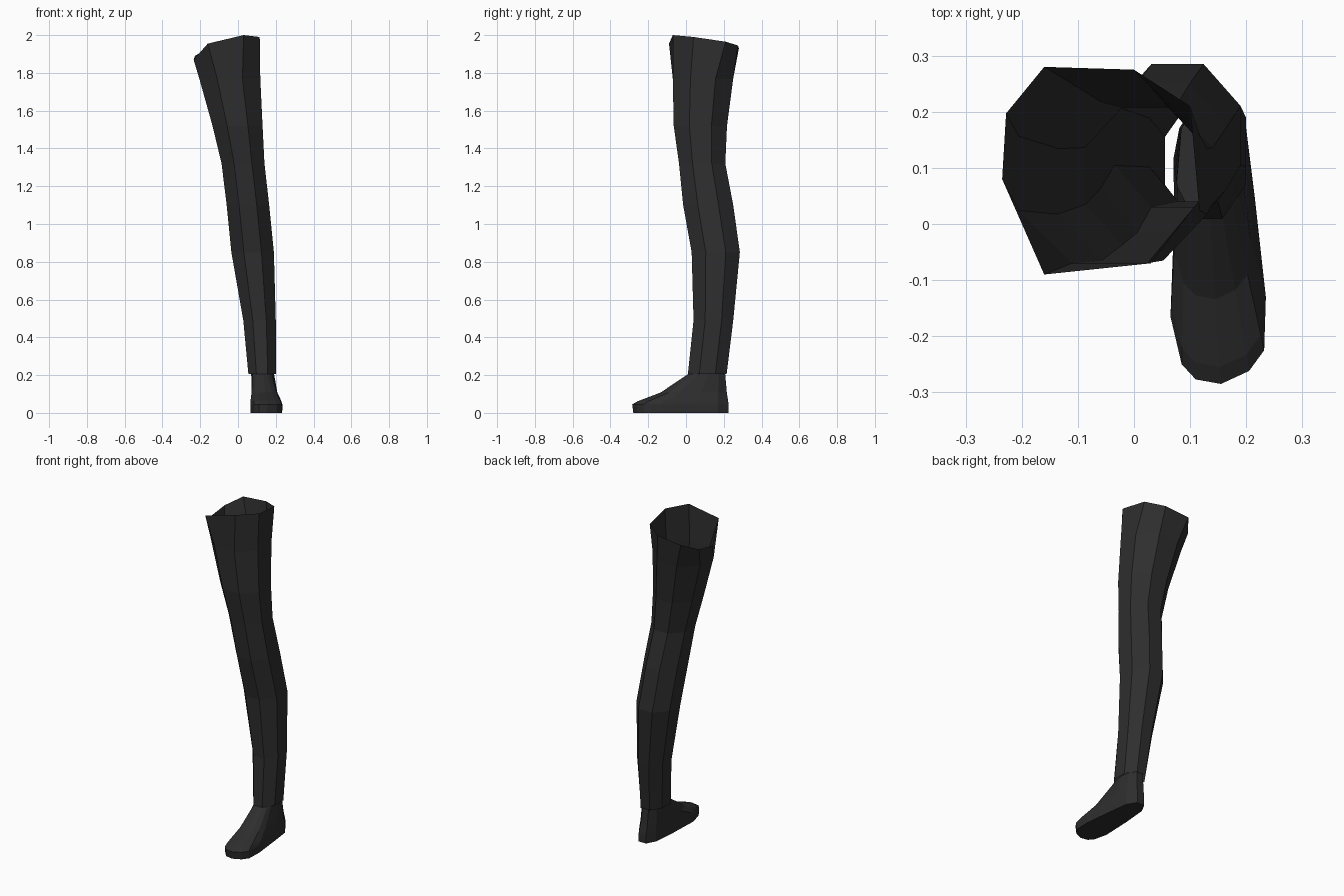
import bpy, math

if "Cube" in bpy.data.objects:
    bpy.data.objects.remove(bpy.data.objects["Cube"])

mat = bpy.data.materials.new("charcoal")
mat.diffuse_color = (0.027, 0.027, 0.027, 1)
mat.use_nodes = True
mat.node_tree.nodes["Principled BSDF"].inputs["Base Color"].default_value = mat.diffuse_color


def loft(name, rings, cap_bottom=False):
    """Skin a stack of equal-length rings listed from bottom to top."""
    n = len(rings[0])
    verts = [p for r in rings for p in r]
    faces = [(i * n + k, i * n + (k + 1) % n, (i + 1) * n + (k + 1) % n, (i + 1) * n + k)
             for i in range(len(rings) - 1) for k in range(n)]
    if cap_bottom:
        faces.append(tuple(reversed(range(n))))
    me = bpy.data.meshes.new(name)
    me.from_pydata(verts, [], faces)
    me.materials.append(mat)
    ob = bpy.data.objects.new(name, me)
    bpy.context.collection.objects.link(ob)
    return ob


def octagon(z, x0, x1, y0, y1):
    """Eight-sided ring with flat sides filling the given bounds."""
    s = 1 / math.cos(math.pi / 8)
    pts = []
    for k in range(8):
        a = math.pi / 8 + k * math.pi / 4
        pts.append(((x0 + x1) / 2 + (x1 - x0) / 2 * s * math.cos(a),
                    (y0 + y1) / 2 + (y1 - y0) / 2 * s * math.sin(a), z))
    return pts


# Leg: octagonal sections from ankle to thigh: z, x range, y range
sections = [
    (0.205, 0.055, 0.20, 0.01, 0.215),
    (0.49, 0.028, 0.20, 0.04, 0.25),
    (0.85, -0.035, 0.19, 0.03, 0.285),
    (1.10, -0.06, 0.165, -0.015, 0.25),
    (1.32, -0.087, 0.14, -0.037, 0.208),
    (1.52, -0.135, 0.13, -0.065, 0.217),
    (1.77, -0.205, 0.118, -0.07, 0.25),
]
# Uneven open rim, dipping at the outer back
rim = [(0.10, 0.21, 1.965), (0.0, 0.275, 1.945), (-0.16, 0.28, 1.93), (-0.228, 0.197, 1.89),
       (-0.235, 0.08, 1.87), (-0.16, -0.09, 1.955), (0.03, -0.07, 2.0), (0.115, 0.04, 1.99)]
loft("leg", [octagon(*s) for s in sections] + [rim])

# Foot: sole outline blended up into an oval ankle
sole = [(0.235, -0.13), (0.215, 0.05), (0.20, 0.17), (0.165, 0.225), (0.115, 0.225),
        (0.085, 0.17), (0.072, 0.02), (0.065, -0.165), (0.085, -0.25), (0.11, -0.277),
        (0.155, -0.285), (0.205, -0.262), (0.232, -0.225)]
angles = [-30, 0, 35, 70, 110, 145, 180, 210, 230, 250, 275, 295, 315]
ankle = [(0.13 + 0.06 * math.cos(math.radians(a)), 0.115 + 0.098 * math.sin(math.radians(a)))
         for a in angles]


def foot_ring(t, z):
    return [(s[0] + (a[0] - s[0]) * t, s[1] + (a[1] - s[1]) * t, z) for s, a in zip(sole, ankle)]


loft("foot", [foot_ring(0.02, 0.0), foot_ring(0, 0.045), foot_ring(0.1, 0.062),
              foot_ring(0.5, 0.108), foot_ring(1, 0.21)], cap_bottom=True)
